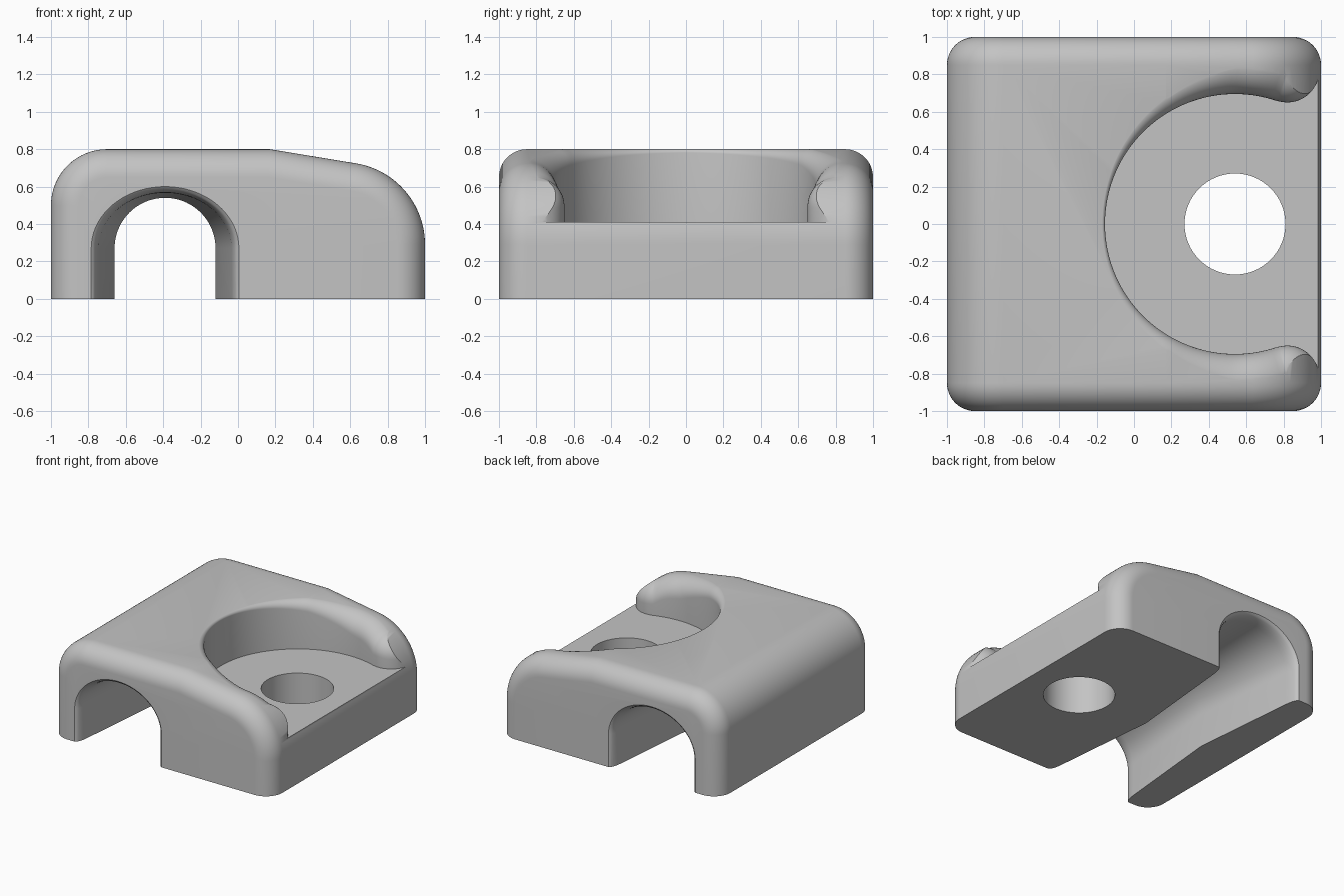
import bpy, bmesh
from math import sin, cos, pi, radians, atan2, sqrt
from mathutils import Vector

if "Cube" in bpy.data.objects:
    bpy.data.objects.remove(bpy.data.objects["Cube"], do_unlink=True)

grey = bpy.data.materials.new("light grey")
grey.use_nodes = True
COLOUR = (0.55, 0.55, 0.55, 1)
grey.diffuse_color = COLOUR
grey.node_tree.nodes["Principled BSDF"].inputs["Base Color"].default_value = COLOUR


def arc(cx, cy, r, a0, a1, n):
    """Points on an arc, angles in degrees."""
    angles = [radians(a0 + (a1 - a0) * i / n) for i in range(n + 1)]
    return [(cx + r * cos(a), cy + r * sin(a)) for a in angles]


def loft(name, rings):
    """Closed solid through matching rings of points, capped at both ends."""
    bm = bmesh.new()
    loops = [[bm.verts.new(p) for p in ring] for ring in rings]
    for a, b in zip(loops, loops[1:]):
        for i in range(len(a)):
            j = (i + 1) % len(a)
            bm.faces.new((a[i], a[j], b[j], b[i]))
    bm.faces.new(loops[0])
    bm.faces.new(loops[-1])
    bmesh.ops.recalc_face_normals(bm, faces=bm.faces)
    mesh = bpy.data.meshes.new(name)
    bm.to_mesh(mesh)
    bm.free()
    mesh.materials.append(grey)
    obj = bpy.data.objects.new(name, mesh)
    bpy.context.collection.objects.link(obj)
    return obj


def cut(target, cutter):
    mod = target.modifiers.new("cut", "BOOLEAN")
    mod.operation = "DIFFERENCE"
    mod.solver = "EXACT"
    mod.object = cutter
    bpy.context.view_layer.objects.active = target
    bpy.ops.object.modifier_apply(modifier=mod.name)
    bpy.data.objects.remove(cutter, do_unlink=True)


# Body: side profile swept along y, with the outline rounded over at both ends
NOSE_X, NOSE_Z, NOSE_R = 0.56, 0.29, 0.44
profile = ([(-1, 0)] + arc(-0.7, 0.5, 0.3, 180, 90, 20) + [(0.17, 0.8)]
           + arc(NOSE_X, NOSE_Z, NOSE_R, 80, 0, 28) + [(1, 0)])


def inset(points, d):
    result = []
    for i, (x, z) in enumerate(points):
        if z == 0:
            n = Vector((x, 0))
        else:
            t = Vector(points[i + 1]) - Vector(points[i - 1])
            n = Vector((-t.y, t.x)).normalized()
        result.append((x - n.x * d, z - n.y * d))
    return result


ROUND = 0.15
steps = [radians(90 * i / 12) for i in range(13)]
half = [(1 - ROUND + ROUND * sin(t), ROUND * (1 - cos(t))) for t in steps]
slices = [(-y, d) for y, d in reversed(half)] + half
body = loft("clamp_body", [[(x, y, z) for x, z in inset(profile, d)] for y, d in slices])


# Cable channel: arched tunnel, narrowest in the middle, flared at the mouths
def channel_ring(y):
    lip = max(0, (abs(y) - 0.9) / 0.1)
    curl = 1 - sqrt(max(0, 1 - lip * lip))
    w = 0.27 + 0.095 * abs(y) + 0.03 * curl
    top = 0.54 + 0.03 * abs(y) + 0.03 * curl
    arch = [(x, 0.27 + (top - 0.27) * z) for x, z in arc(0, 0, 1, 0, 180, 36)]
    return [(-0.39 + w * x, y, z) for x, z in [(1, -0.5)] + arch + [(-1, -0.5)]]


mouth = [0.9, 0.93, 0.955, 0.975, 0.99, 1.0]
stations = [-1.1] + [-y for y in reversed(mouth)] + [0] + mouth + [1.1]
rings = [channel_ring(max(-1, min(1, y))) for y in stations]
rings = [[(x, y, z) for x, _, z in ring] for ring, y in zip(rings, stations)]
cut(body, loft("channel_cutter", rings))


# Pocket: round recess open towards +x, with a rim fillet that widens on the arms
def top_height(x):
    if x < 0.17:
        return 0.8
    nose_start = NOSE_X + NOSE_R * cos(radians(80))
    if x < nose_start:
        return 0.8 - (x - 0.17) * 0.077 / (nose_start - 0.17)
    return NOSE_Z + sqrt(max(0, NOSE_R ** 2 - (x - NOSE_X) ** 2))


CX, BOWL_R, TIP, TIP_R, FLOOR = 0.54, 0.695, 0.82, 0.17, 0.41
join = atan2(TIP, TIP - CX) * 180 / pi
outline = []                      # (point, direction into the wall)
for x, y in arc(CX, 0, BOWL_R, 180, join, 48):
    outline.append((Vector((x, y)), Vector((x - CX, y)).normalized()))
for x, y in arc(TIP, TIP, TIP_R, join - 180, 0, 20)[1:]:
    outline.append((Vector((x, y)), Vector((TIP - x, TIP - y)).normalized()))
outline.append((Vector((TIP + TIP_R, 1.1)), Vector((-1, 0))))
outline.append((Vector((1.4, 1.1)), Vector((0, 0))))
flip = Vector((1, -1))
outline += [(p * flip, n * flip) for p, n in reversed(outline[1:])]


def pocket_ring(t):
    ring = []
    for p, n in outline:
        a = min(1, abs(atan2(p.y, CX - p.x)) / (pi / 2))
        r = 0.02 + 0.13 * a ** 1.8
        h = top_height((p + n * r).x)
        q = p + n * r * (1 - cos(t))
        ring.append((q.x, q.y, max(FLOOR + 0.01, h - r + r * sin(t)) + 0.001))
    return ring


flare = [pocket_ring(t) for t in steps]
floor = [(p.x, p.y, FLOOR) for p, n in outline]
lid = [(x, y, 1.0) for x, y, z in flare[-1]]
cut(body, loft("pocket_cutter", [floor] + flare + [lid]))

# Screw hole through the pocket floor
circle = arc(CX, 0, 0.27, 0, 360, 64)[:-1]
cut(body, loft("hole_cutter", [[(x, y, z) for x, y in circle] for z in (-0.2, 0.6)]))

# Clean up and shade
bm = bmesh.new()
bm.from_mesh(body.data)
bmesh.ops.remove_doubles(bm, verts=bm.verts, dist=0.0005)
bm.to_mesh(body.data)
bm.free()
for o in bpy.context.selected_objects:
    o.select_set(False)
body.select_set(True)
bpy.context.view_layer.objects.active = body
bpy.ops.object.shade_smooth_by_angle(angle=radians(32))
